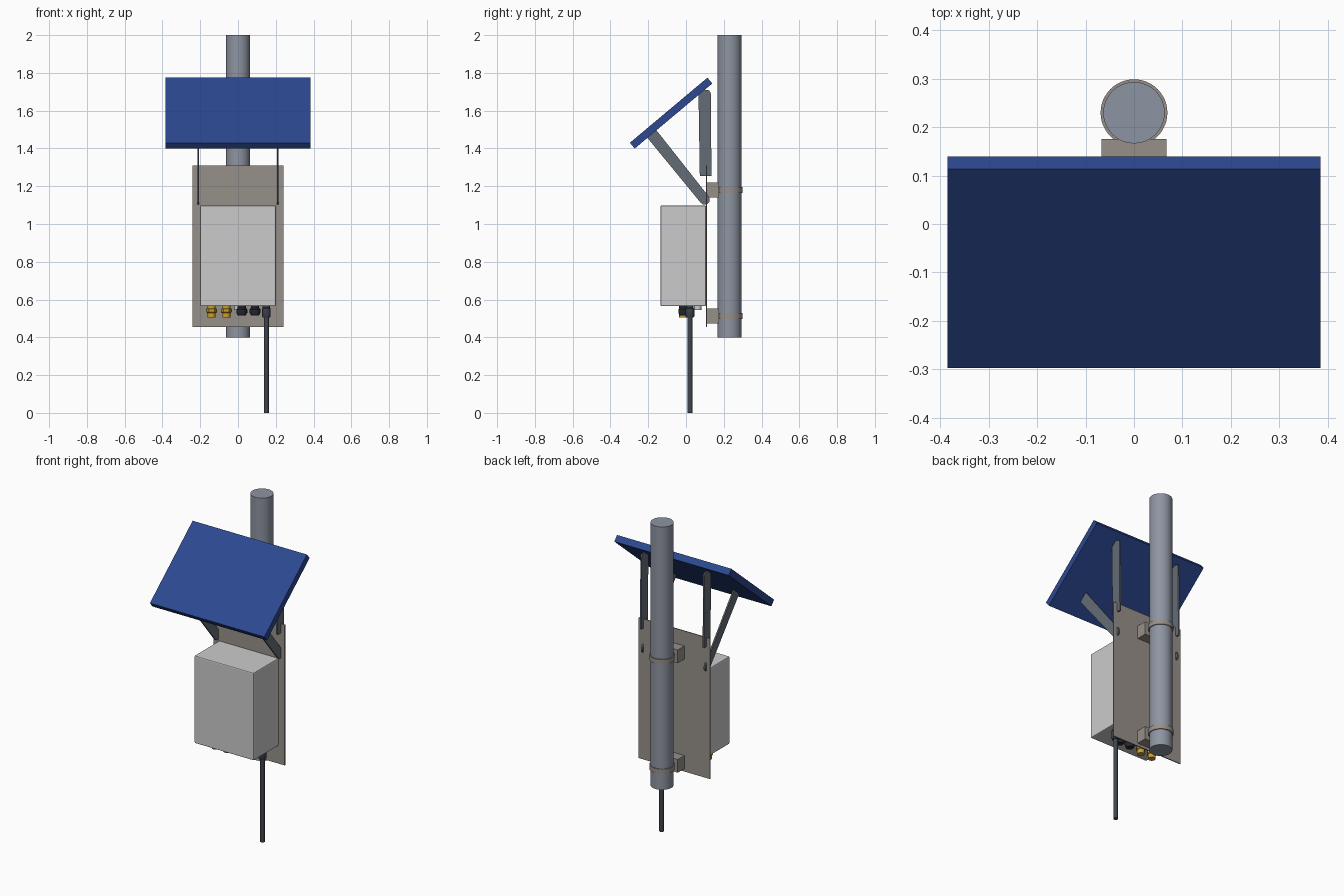
import bpy, bmesh, math
from mathutils import Matrix

if "Cube" in bpy.data.objects:
    bpy.data.objects.remove(bpy.data.objects["Cube"])


def material(name, rgb):
    m = bpy.data.materials.new(name)
    m.diffuse_color = (*rgb, 1)
    m.use_nodes = True
    m.node_tree.nodes["Principled BSDF"].inputs["Base Color"].default_value = m.diffuse_color
    return m


STEEL = material("galvanised_steel", (0.27, 0.30, 0.36))
PLATE = material("plate_steel", (0.31, 0.28, 0.255))
SHELL = material("light_shell", (0.6, 0.6, 0.61))
STRUT = material("strut_steel", (0.13, 0.15, 0.18))
BLUE = material("solar_blue", (0.025, 0.065, 0.28))
BRASS = material("brass", (0.6, 0.35, 0.03))
BLACK = material("black_plastic", (0.02, 0.022, 0.028))
CABLE = material("cable_grey", (0.05, 0.06, 0.075))


def finish(name, bm, mat, smooth=False):
    bmesh.ops.recalc_face_normals(bm, faces=bm.faces)
    me = bpy.data.meshes.new(name)
    bm.to_mesh(me)
    bm.free()
    me.materials.append(mat)
    ob = bpy.data.objects.new(name, me)
    bpy.context.collection.objects.link(ob)
    if smooth:
        bpy.ops.object.select_all(action='DESELECT')
        ob.select_set(True)
        bpy.context.view_layer.objects.active = ob
        bpy.ops.object.shade_smooth_by_angle(angle=math.radians(35))
    return ob


def box(name, lo, hi, mat):
    bm = bmesh.new()
    size = [b - a for a, b in zip(lo, hi)]
    mid = [(a + b) / 2 for a, b in zip(lo, hi)]
    bmesh.ops.create_cube(bm, size=1, matrix=Matrix.Translation(mid) @ Matrix.Diagonal((*size, 1)))
    return finish(name, bm, mat)


def lathe(name, x, y, profile, mat, sides=32, closed=False):
    """Revolve (radius, z) points about a vertical axis; cap ends or close the loop."""
    bm = bmesh.new()
    rings = [[bm.verts.new((x + r * math.cos(math.tau * i / sides),
                            y + r * math.sin(math.tau * i / sides), z))
              for i in range(sides)] for r, z in profile]
    pairs = list(zip(rings, rings[1:])) + ([(rings[-1], rings[0])] if closed else [])
    for a, b in pairs:
        for i in range(sides):
            j = (i + 1) % sides
            bm.faces.new((a[i], a[j], b[j], b[i]))
    if not closed:
        bm.faces.new(rings[0])
        bm.faces.new(rings[-1])
    return finish(name, bm, mat, sides > 8)


def side_profile(name, pts, x, thick, mat):
    """Extrude a (y, z) outline along x."""
    bm = bmesh.new()
    face = bm.faces.new([bm.verts.new((x - thick / 2, y, z)) for y, z in pts])
    new = bmesh.ops.extrude_face_region(bm, geom=[face])["geom"]
    bmesh.ops.translate(bm, vec=(thick, 0, 0),
                        verts=[v for v in new if isinstance(v, bmesh.types.BMVert)])
    return finish(name, bm, mat)


# Pole and mounting plate
lathe("pole", 0, 0.23, [(0.0635, 0.4), (0.0635, 2.0)], STEEL, 48)
box("mounting_plate", (-0.24, 0.106, 0.455), (0.24, 0.112, 1.31), PLATE)

# Pole clamps: standoff block and band
for tag, z in (("lower", 0.513), ("upper", 1.18)):
    box(tag + "_clamp_block", (-0.067, 0.112, z - 0.041), (0.067, 0.176, z + 0.039), PLATE)
    lathe(tag + "_clamp_band", 0, 0.23, [(0.063, z - 0.015), (0.069, z - 0.015),
          (0.069, z + 0.015), (0.063, z + 0.015)], PLATE, 48, True)

# Equipment enclosure with softened edges
shell = box("enclosure", (-0.2, -0.135, 0.565), (0.2, 0.106, 1.098), SHELL)
bev = shell.modifiers.new("soft_edges", 'BEVEL')
bev.width = 0.006
bev.segments = 2

# Tilted solar panel
panel = box("solar_panel", (-0.385, -0.268, -0.02), (0.385, 0.268, 0.02), BLUE)
panel.location = (0, -0.079, 1.587)
panel.rotation_euler.x = math.radians(40)

# Panel struts, one pair per side
upright = [(0.066, 1.70), (0.074, 1.71), (0.122, 1.708), (0.131, 1.695), (0.135, 1.255), (0.073, 1.255)]
end = [(0.099 + 0.027 * math.cos(math.radians(a)), 1.129 + 0.027 * math.sin(math.radians(a)))
       for a in range(-141, 40, 30)]
diagonal = [(-0.205, 1.457)] + end + [(-0.157, 1.497)]
for tag, s in (("left", -1), ("right", 1)):
    side_profile(tag + "_upright_strut", upright, s * 0.211, 0.009, STRUT)
    side_profile(tag + "_diagonal_strut", diagonal, s * 0.211, 0.009, STRUT)

# Brass connectors under the enclosure
for i, x in enumerate((-0.14, -0.062)):
    lathe(f"brass_connector_{i + 1}", x, -0.015,
          [(0.021, 0.505), (0.021, 0.57)], BRASS, 24)
    lathe(f"brass_nut_{i + 1}", x, -0.015,
          [(0.025, 0.53), (0.029, 0.534), (0.029, 0.549), (0.025, 0.553)], BRASS, 6)

# Black glands
for i, x in enumerate((0.02, 0.09)):
    lathe(f"black_gland_{i + 1}", x, -0.012,
          [(0.021, 0.515), (0.029, 0.53), (0.029, 0.548), (0.022, 0.556), (0.022, 0.57)], BLACK, 12)

# Cable gland, hanging cable and vent plug
lathe("cable_gland", 0.15, 0.021,
      [(0.019, 0.505), (0.023, 0.512), (0.023, 0.552), (0.019, 0.557), (0.019, 0.57)], CABLE, 12)
lathe("cable", 0.15, 0.021, [(0.013, 0), (0.013, 0.53)], CABLE, 24)
lathe("vent_plug", 0.0, 0.062, [(0.02, 0.545), (0.02, 0.57)], SHELL, 24)
